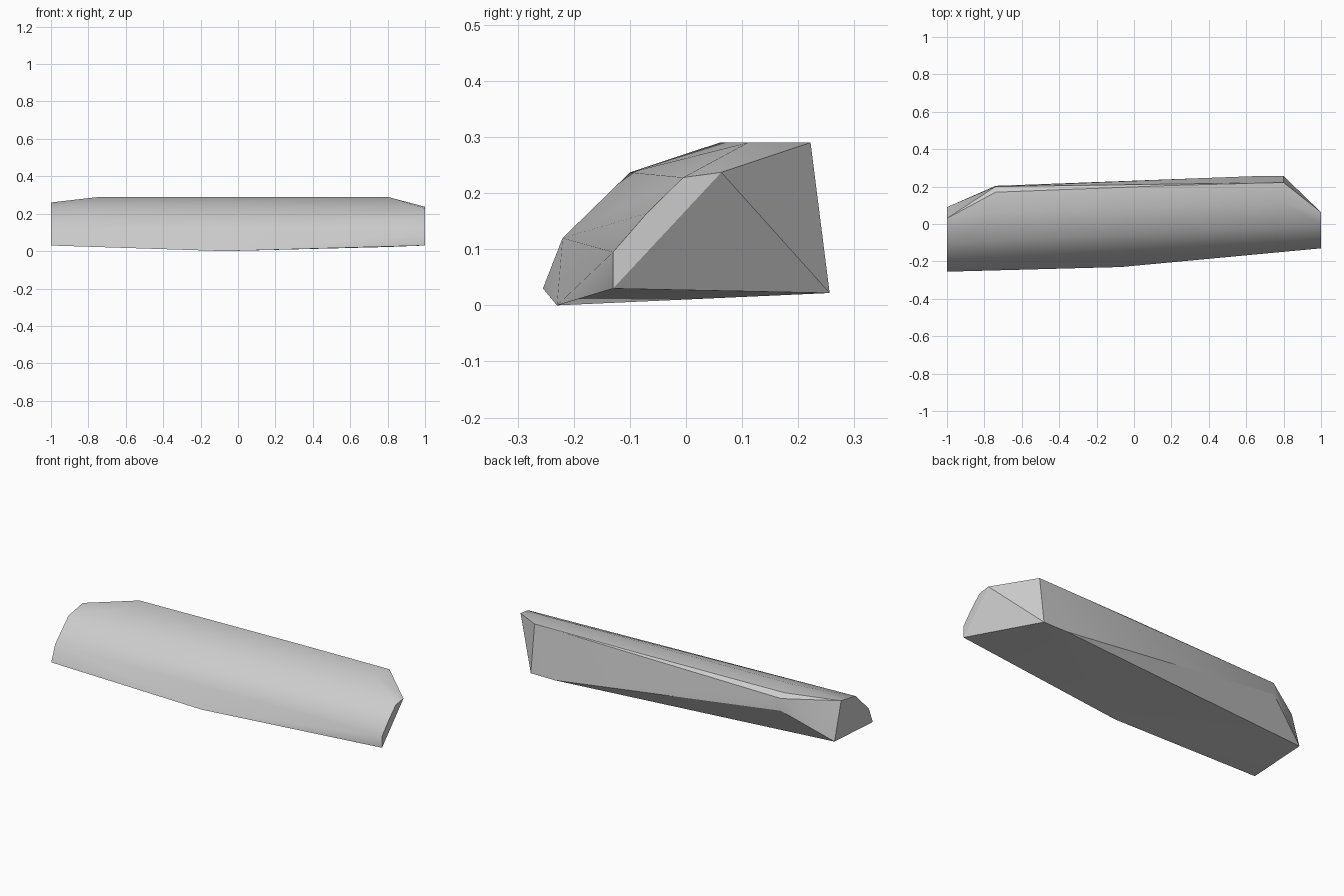
import bpy
import bmesh
import math

cube = bpy.data.objects.get("Cube")
if cube:
    bpy.data.objects.remove(cube, do_unlink=True)

# Plain grey surface
grey = bpy.data.materials.new("plain_grey")
grey.use_nodes = True
colour = (0.6, 0.6, 0.6, 1.0)
grey.diffuse_color = colour
grey.node_tree.nodes["Principled BSDF"].inputs["Base Color"].default_value = colour

# Cross-section corners (y, z) at each station along x
stations = {
    # broad end
    -1.0: [(-0.255, 0.03), (-0.22, 0.12), (-0.1, 0.237), (0.03, 0.26), (0.09, 0.05)],
    # chamfered back corner
    -0.74: [(0.06, 0.29), (0.17, 0.29), (0.2, 0.268), (0.204, 0.2)],
    # lowest point on the front edge
    -0.07: [(-0.23, 0.0)],
    # end of the thin back chamfer
    0.2: [(0.206, 0.29)],
    # back lower edge
    0.65: [(0.256, 0.022)],
    # back corner of the narrow end
    0.8: [(0.11, 0.29), (0.222, 0.29), (0.256, 0.022)],
    # narrow end
    1.0: [(-0.13, 0.03), (-0.13, 0.095), (-0.07, 0.164), (-0.005, 0.228), (0.063, 0.237)],
}

# Wrap the corners in one faceted shell
bm = bmesh.new()
for x, section in stations.items():
    for y, z in section:
        bm.verts.new((x, y, z))
result = bmesh.ops.convex_hull(bm, input=bm.verts)
loose = [v for v in bm.verts if not v.link_faces]
bmesh.ops.delete(bm, geom=loose, context="VERTS")
bmesh.ops.recalc_face_normals(bm, faces=bm.faces)
mesh = bpy.data.meshes.new("faceted_bar")
bm.to_mesh(mesh)
bm.free()
mesh.materials.append(grey)

bar = bpy.data.objects.new("faceted_bar", mesh)
bpy.context.collection.objects.link(bar)

# Rounded shading over the front, crisp edges elsewhere
bpy.ops.object.select_all(action="DESELECT")
bar.select_set(True)
bpy.context.view_layer.objects.active = bar
bpy.ops.object.shade_smooth_by_angle(angle=math.radians(30))
